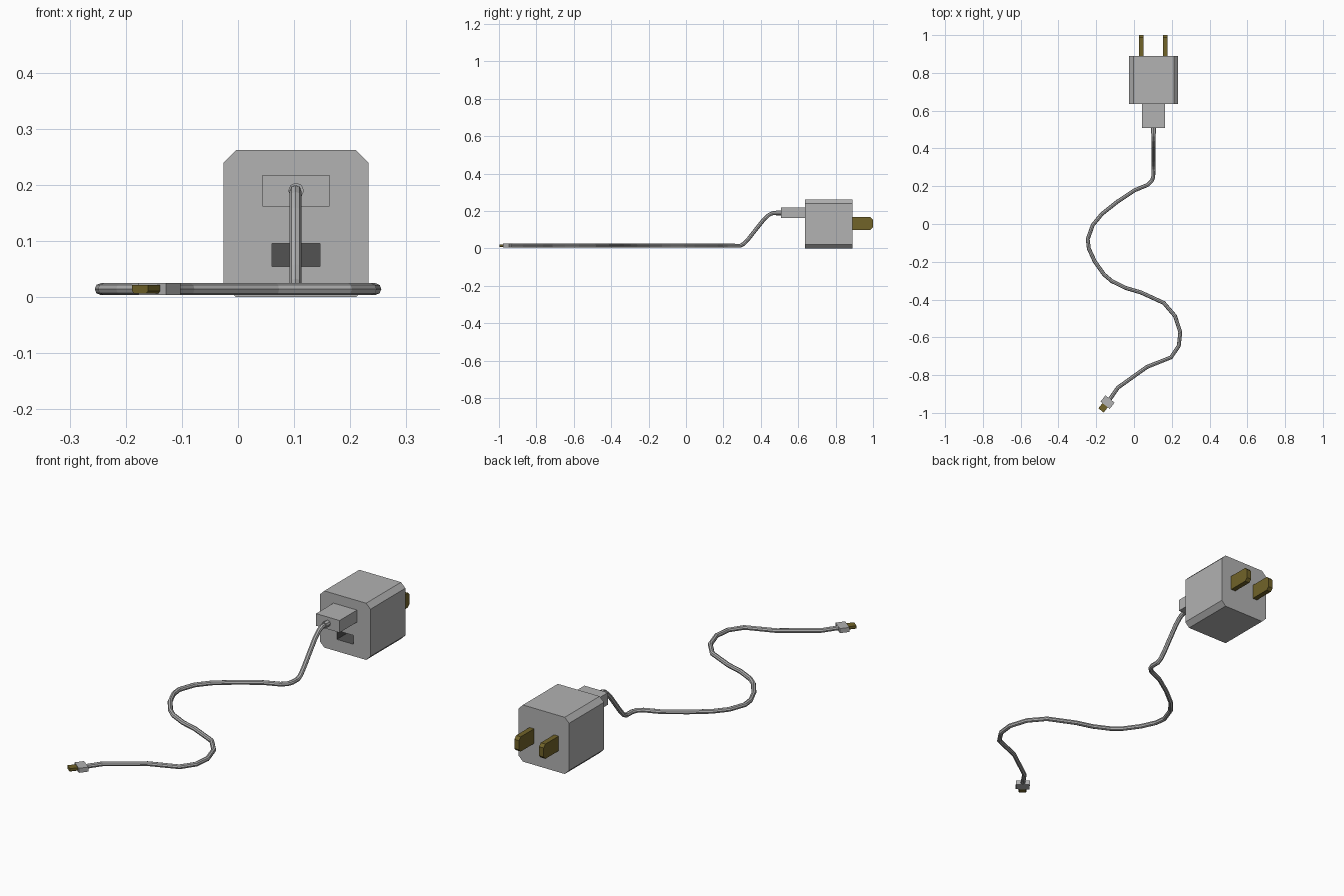
import bpy, bmesh, math
from mathutils import Matrix, Vector

if "Cube" in bpy.data.objects:
    bpy.data.objects.remove(bpy.data.objects["Cube"])


def material(name, r, g, b):
    m = bpy.data.materials.new(name)
    m.diffuse_color = (r, g, b, 1)
    m.use_nodes = True
    m.node_tree.nodes["Principled BSDF"].inputs["Base Color"].default_value = m.diffuse_color
    return m


grey = material("grey_plastic", 0.445, 0.445, 0.445)
dark = material("dark_port", 0.085, 0.085, 0.085)
gold = material("gold_metal", 0.165, 0.125, 0.022)


def box(name, lo, hi, mat=grey, bevel=0.0, pick=None, matrix=None):
    """Box between two corners; edges accepted by pick() get a flat chamfer."""
    bm = bmesh.new()
    bmesh.ops.create_cube(bm, size=1)
    lo, hi = Vector(lo), Vector(hi)
    for v in bm.verts:
        v.co = Vector([(lo[i] + hi[i]) / 2 + v.co[i] * (hi[i] - lo[i]) for i in range(3)])
    if pick:
        edges = [e for e in bm.edges if pick(e.verts[0].co, e.verts[1].co)]
        bmesh.ops.bevel(bm, geom=edges, offset=bevel, segments=1, affect='EDGES')
    if matrix:
        bm.transform(matrix)
    me = bpy.data.meshes.new(name)
    bm.to_mesh(me)
    bm.free()
    me.materials.append(mat)
    ob = bpy.data.objects.new(name, me)
    bpy.context.collection.objects.link(ob)
    return ob


def tube(name, points, radius):
    """Low-poly round cord along a point path."""
    cu = bpy.data.curves.new(name, 'CURVE')
    cu.dimensions = '3D'
    cu.bevel_depth = radius
    cu.bevel_resolution = 2
    cu.use_fill_caps = True
    cu.materials.append(grey)
    sp = cu.splines.new('POLY')
    sp.points.add(len(points) - 1)
    for p, co in zip(sp.points, points):
        p.co = (*co, 1)
    sp.use_smooth = False
    ob = bpy.data.objects.new(name, cu)
    bpy.context.collection.objects.link(ob)
    return ob


CX = 0.1035

# Charger body, chamfered along its four long edges
body = box("charger_body", (CX - 0.129, 0.635, 0), (CX + 0.129, 0.89, 0.262),
           bevel=0.022, pick=lambda a, b: abs(a.y - b.y) > 0.1)

# Empty lower port cut into the front face, dark inside
cutter = box("port_cutter", (CX - 0.043, 0.6, 0.055), (CX + 0.043, 0.735, 0.096), dark)
cutter.hide_render = True
cutter.hide_set(True)
cut = body.modifiers.new("port", 'BOOLEAN')
cut.operation = 'DIFFERENCE'
cut.solver = 'EXACT'
cut.material_mode = 'TRANSFER'
cut.object = cutter

# Wall prongs with chamfered tips
for side, name in ((-1, "prong_left"), (1, "prong_right")):
    x = CX - 0.001 + side * 0.063
    box(name, (x - 0.012, 0.885, 0.099), (x + 0.012, 1.0, 0.167), gold, 0.013,
        lambda a, b: abs(a.x - b.x) > 0.01 and a.y > 0.95)

# Large plug seated in the upper port, with strain relief
box("cable_plug", (CX - 0.06, 0.508, 0.162), (CX + 0.06, 0.637, 0.218))
tube("strain_relief", [(CX, 0.48, 0.19), (CX, 0.512, 0.19)], 0.014)

# Cord: drop from the plug, then an S curve lying on the ground
drop = [(0.512, 0.19), (0.465, 0.189), (0.443, 0.179), (0.415, 0.153), (0.375, 0.103),
        (0.335, 0.052), (0.31, 0.025), (0.29, 0.0145)]
ground = [(0.1, 0.25), (0.092, 0.228), (0.07, 0.207), (0.0, 0.178), (-0.093, 0.116),
          (-0.172, 0.053), (-0.22, -0.005), (-0.247, -0.08), (-0.241, -0.13),
          (-0.21, -0.198), (-0.161, -0.267), (-0.12, -0.302), (-0.045, -0.339),
          (0.034, -0.362), (0.156, -0.418), (0.215, -0.487), (0.243, -0.573),
          (0.235, -0.645), (0.194, -0.706), (0.066, -0.757), (-0.087, -0.866),
          (-0.14, -0.942)]
tube("cord", [(CX - 0.001, y, z) for y, z in drop] + [(x + 0.002, y, 0.0145) for x, y in ground],
     0.0105)

# Small connector at the far end, aligned with the cord
place = Matrix.Translation((-0.14, -0.943, 0.0145)) @ Matrix.Rotation(math.radians(-38), 4, 'Z')
box("small_connector_shell", (-0.031, -0.021, -0.0105), (0.031, 0.021, 0.0105), matrix=place)
box("small_connector_tip", (-0.018, -0.056, -0.0075), (0.018, -0.015, 0.0075), gold, 0.004,
    lambda a, b: abs(a.y - b.y) > 0.01 and a.z < 0, matrix=place)
